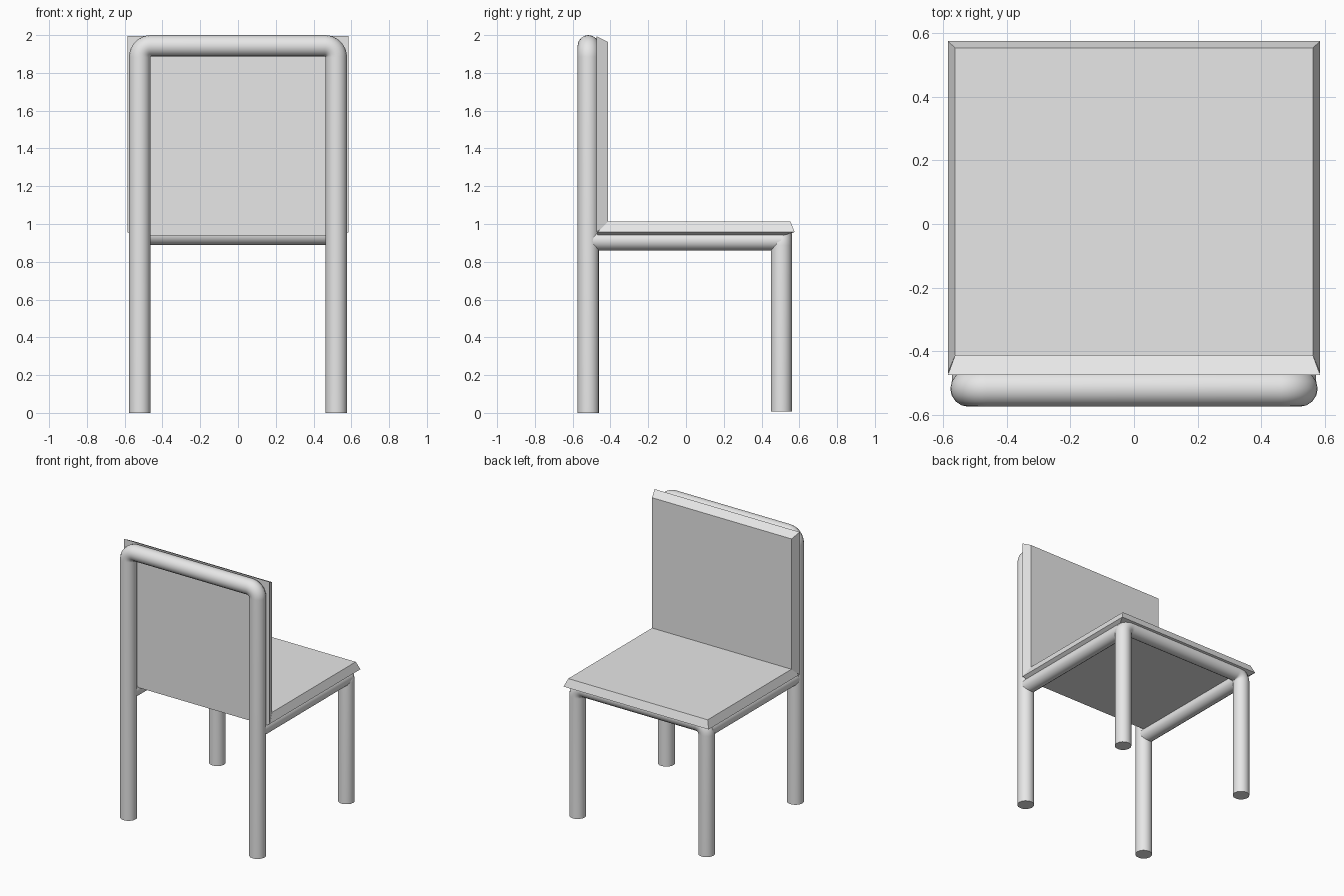
import bpy, bmesh, math
from mathutils import Vector

if "Cube" in bpy.data.objects:
    bpy.data.objects.remove(bpy.data.objects["Cube"])

mat = bpy.data.materials.new("light grey")
mat.diffuse_color = (0.8, 0.8, 0.8, 1)
mat.use_nodes = True
mat.node_tree.nodes["Principled BSDF"].inputs["Base Color"].default_value = mat.diffuse_color


def tube(name, points, radius):
    """Round capped tube along a path, as a smooth mesh."""
    cu = bpy.data.curves.new(name, 'CURVE')
    cu.dimensions = '3D'
    cu.bevel_depth = radius
    cu.bevel_resolution = 6
    cu.use_fill_caps = True
    sp = cu.splines.new('POLY')
    sp.points.add(len(points) - 1)
    for p, co in zip(sp.points, points):
        p.co = (*co, 1)
    ob = bpy.data.objects.new(name, cu)
    bpy.context.collection.objects.link(ob)
    bpy.ops.object.select_all(action='DESELECT')
    ob.select_set(True)
    bpy.context.view_layer.objects.active = ob
    bpy.ops.object.convert(target='MESH')
    ob = bpy.context.object
    ob.data.materials.clear()
    ob.data.materials.append(mat)
    bpy.ops.object.shade_smooth_by_angle(angle=math.radians(40))
    return ob


def hoop(x, y, z0, z1, bend, n=8):
    """Upside-down U path with rounded corners."""
    half = [(x, z0)]
    for i in range(n + 1):
        a = math.pi / 2 * i / n
        half.append((x - bend + bend * math.cos(a), z1 - bend + bend * math.sin(a)))
    pts = half + [(-px, pz) for px, pz in reversed(half)]
    return [(px, y, pz) for px, pz in pts]


def loft(name, rings):
    """Flat-faced slab lofted through four-point rings."""
    bm = bmesh.new()
    loops = [[bm.verts.new(Vector(c)) for c in r] for r in rings]
    for a, b in zip(loops, loops[1:]):
        for i in range(4):
            j = (i + 1) % 4
            bm.faces.new((a[i], a[j], b[j], b[i]))
    bm.faces.new(loops[0])
    bm.faces.new(loops[-1])
    bmesh.ops.recalc_face_normals(bm, faces=bm.faces)
    me = bpy.data.meshes.new(name)
    bm.to_mesh(me)
    bm.free()
    me.materials.append(mat)
    ob = bpy.data.objects.new(name, me)
    bpy.context.collection.objects.link(ob)
    return ob


def flat_ring(x, y0, y1, z):
    return [(-x, y0, z), (x, y0, z), (x, y1, z), (-x, y1, z)]


def upright_ring(x, z0, z1, y):
    return [(-x, y, z0), (x, y, z0), (x, y, z1), (-x, y, z1)]


# tubular frame: tall hoop with the backrest, low hoop under the seat edge
tube("backrest_hoop", hoop(0.52, -0.517, 0.0, 1.943, 0.06), 0.057)
tube("seat_hoop", hoop(0.52, 0.505, 0.008, 0.945, 0.06), 0.056)

# side rails joining the two hoops
for side, x in (("left", -0.52), ("right", 0.52)):
    tube(side + "_rail", [(x, -0.517, 0.912), (x, 0.505, 0.912)], 0.052)

# seat cushion with bevelled rim
loft("seat", [flat_ring(0.555, -0.468, 0.51, 0.938),
              flat_ring(0.585, -0.468, 0.575, 0.957),
              flat_ring(0.562, -0.412, 0.553, 1.013)])

# backrest cushion, bevelled towards its face
loft("backrest", [upright_ring(0.585, 0.957, 1.995, -0.475),
                  upright_ring(0.562, 1.0, 1.963, -0.412)])
